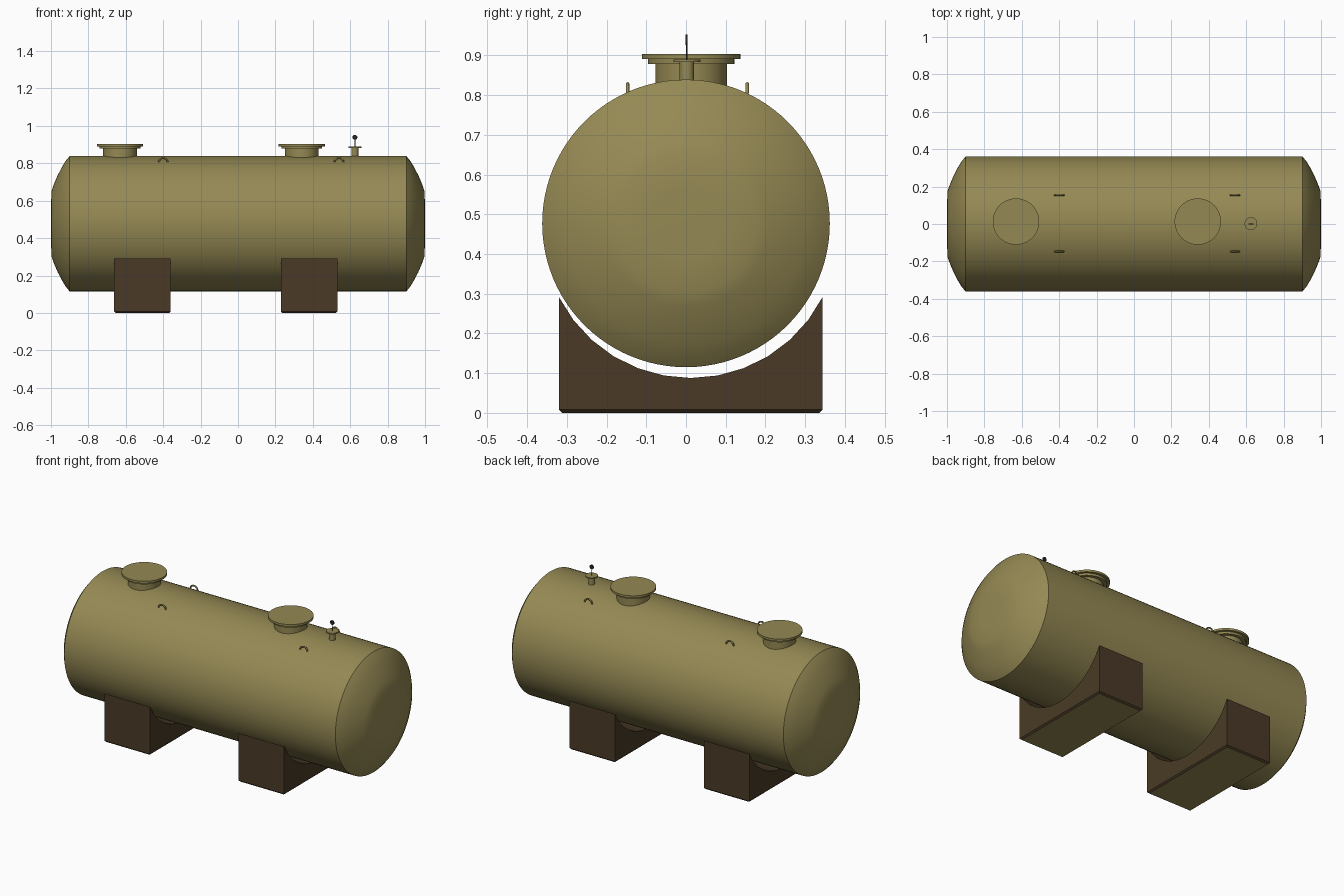
import bpy, bmesh, math
from mathutils import Matrix

if "Cube" in bpy.data.objects:
    bpy.data.objects.remove(bpy.data.objects["Cube"])


def material(name, rgb):
    m = bpy.data.materials.new(name)
    m.diffuse_color = (*rgb, 1)
    m.use_nodes = True
    m.node_tree.nodes["Principled BSDF"].inputs["Base Color"].default_value = m.diffuse_color
    return m


OLIVE = material("olive paint", (0.30, 0.25, 0.088))
BROWN = material("dark brown", (0.068, 0.042, 0.019))
DARK = material("near black", (0.02, 0.018, 0.014))


def finish(name, bm, mats, angle=35):
    bmesh.ops.recalc_face_normals(bm, faces=bm.faces)
    me = bpy.data.meshes.new(name)
    bm.to_mesh(me)
    bm.free()
    ob = bpy.data.objects.new(name, me)
    bpy.context.collection.objects.link(ob)
    for m in mats:
        me.materials.append(m)
    bpy.ops.object.select_all(action='DESELECT')
    ob.select_set(True)
    bpy.context.view_layer.objects.active = ob
    bpy.ops.object.shade_smooth_by_angle(angle=math.radians(angle))
    return ob


def lathe(name, profile, matrix, mat, sides=48, angle=35):
    """Spin (radius, height) points around local z; zero radius closes the ends."""
    bm = bmesh.new()
    vs = [bm.verts.new((r, 0, h)) for r, h in profile]
    es = [bm.edges.new(p) for p in zip(vs, vs[1:])]
    bmesh.ops.spin(bm, geom=vs + es, cent=(0, 0, 0), axis=(0, 0, 1),
                   angle=math.tau, steps=sides, use_duplicate=False)
    bmesh.ops.remove_doubles(bm, verts=bm.verts, dist=1e-5)
    bmesh.ops.transform(bm, matrix=matrix, verts=bm.verts)
    return finish(name, bm, [mat], angle)


# Tank shell with dished ends
R, ZC = 0.362, 0.477
head = [(R, 0.90), (0.335, 0.922), (0.30, 0.943), (0.255, 0.966), (0.21, 0.985),
        (0.175, 0.997), (0.09, 1.0), (0, 1.0)]
prof = [(r, -h) for r, h in reversed(head)] + head
lathe("tank_shell", prof,
      Matrix.Translation((0, 0, ZC)) @ Matrix.Rotation(math.pi / 2, 4, 'Y'), OLIVE, 96, 28)

# Manholes: neck, flange and lid
manhole = [(0, 0.80), (0.09, 0.80), (0.09, 0.878), (0.109, 0.878), (0.109, 0.891),
           (0.124, 0.891), (0.124, 0.904), (0, 0.904)]
for name, x in (("rear_manhole", -0.631), ("front_manhole", 0.341)):
    lathe(name, manhole, Matrix.Translation((x, 0.013, 0)), OLIVE)

# Small valve nozzle, stem and gauge
at = Matrix.Translation((0.625, 0.002, 0))
lathe("valve_nozzle", [(0, 0.82), (0.018, 0.82), (0.018, 0.883), (0.034, 0.883),
                       (0.034, 0.89), (0, 0.89)], at, OLIVE, 32)
lathe("gauge_stem", [(0, 0.888), (0.002, 0.888), (0.002, 0.93), (0, 0.93)], at, DARK, 10)
lathe("gauge_dial", [(0, -0.0025), (0.013, -0.0025), (0.013, 0.0025), (0, 0.0025)],
      Matrix.Translation((0.625, 0.001, 0.939)) @ Matrix.Rotation(math.pi / 2, 4, 'X'), DARK, 24)

# Lifting lugs: half rings standing on the shell
for i, (x, y) in enumerate((x, y) for x in (-0.40, 0.54) for y in (-0.147, 0.154)):
    bm = bmesh.new()
    ring = [bm.verts.new((0.024 + 0.0045 * math.cos(a), 0.0045 * math.sin(a), 0))
            for a in (k * math.tau / 8 for k in range(8))]
    face = bm.faces.new(ring)
    bmesh.ops.spin(bm, geom=[face], cent=(0, 0, 0), axis=(0, -1, 0),
                   angle=math.pi, steps=16, use_duplicate=False)
    bmesh.ops.translate(bm, vec=(x, y, 0.804), verts=bm.verts)
    finish(f"lifting_lug_{i + 1}", bm, [OLIVE], 50)

# Saddles: block with a circular cradle, underside in tank colour
for name, x0 in (("rear_saddle", -0.662), ("front_saddle", 0.229)):
    bm = bmesh.new()
    yc, hw, rad = 0.012, 0.332, 0.372
    lim = math.asin(hw / rad)
    zc = 0.292 + rad * math.cos(lim)
    pts = [(yc - hw, 0), (yc + hw, 0)]
    for k in range(13):
        a = lim * (1 - k / 6)
        pts.append((yc + rad * math.sin(a), zc - rad * math.cos(a)))
    face = bm.faces.new([bm.verts.new((x0, y, z)) for y, z in pts])
    out = bmesh.ops.extrude_face_region(bm, geom=[face])
    bmesh.ops.translate(bm, vec=(0.302, 0, 0),
                        verts=[v for v in out["geom"] if isinstance(v, bmesh.types.BMVert)])
    bmesh.ops.recalc_face_normals(bm, faces=bm.faces)
    low = [e for e in bm.edges if all(v.co.z < 0.001 for v in e.verts)]
    bmesh.ops.bevel(bm, geom=low, offset=0.008, segments=1, affect='EDGES')
    bm.normal_update()
    for f in bm.faces:
        f.material_index = 1 if f.normal.z < -0.9 else 0
    finish(name, bm, [BROWN, OLIVE], 25)
